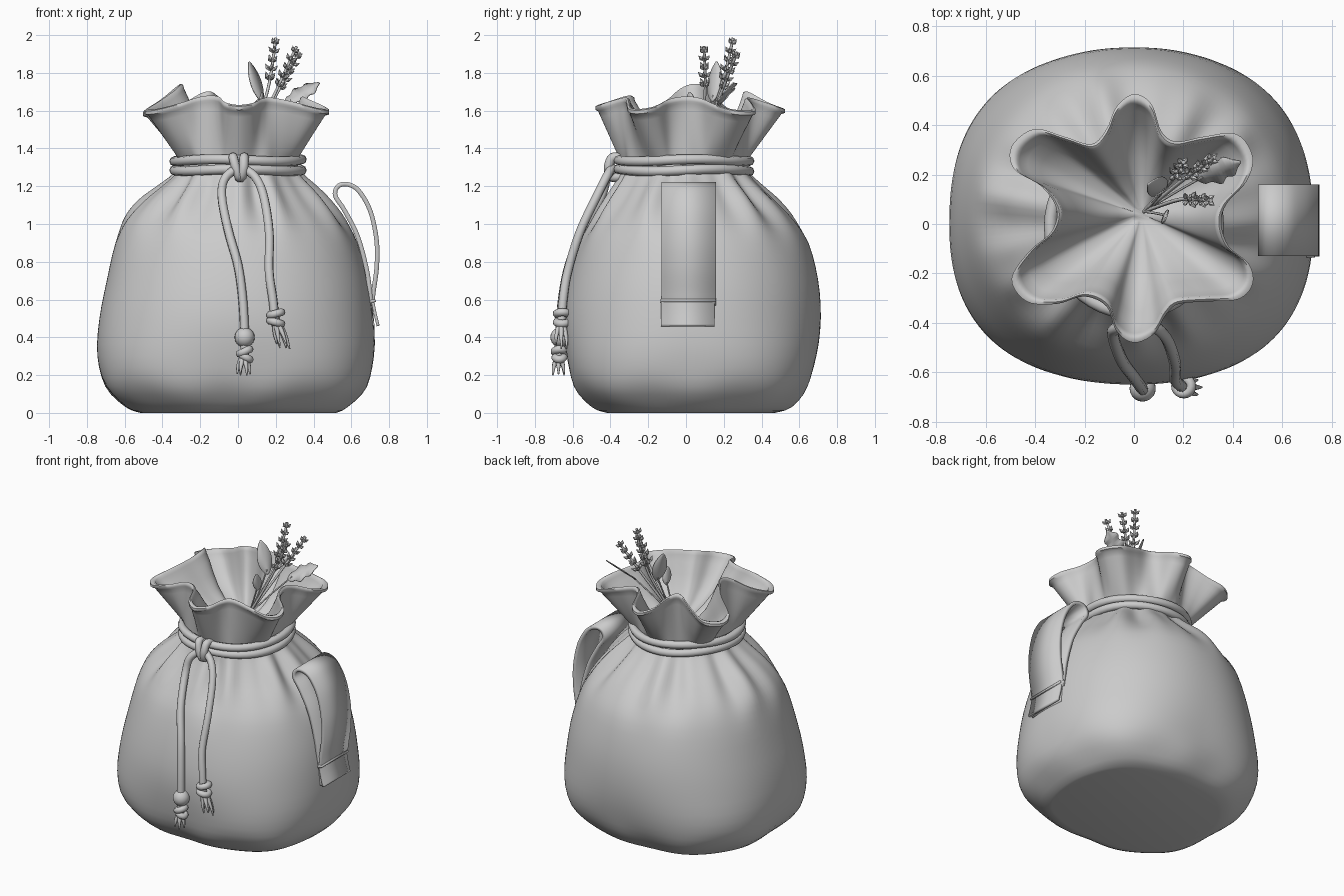
import bpy, bmesh, math, random
from mathutils import Vector

if "Cube" in bpy.data.objects:
    bpy.data.objects.remove(bpy.data.objects["Cube"])

random.seed(4)
gray = bpy.data.materials.new("cloth_gray")
gray.diffuse_color = (0.6, 0.6, 0.6, 1)
gray.use_nodes = True
gray.node_tree.nodes["Principled BSDF"].inputs["Base Color"].default_value = gray.diffuse_color


def finish(obj, angle=50):
    obj.data.materials.clear()
    obj.data.materials.append(gray)
    bpy.ops.object.select_all(action='DESELECT')
    obj.select_set(True)
    bpy.context.view_layer.objects.active = obj
    if obj.type == 'CURVE':
        bpy.ops.object.convert(target='MESH')
        obj = bpy.context.object
    bpy.ops.object.shade_smooth_by_angle(angle=math.radians(angle))
    return obj


def mesh_object(name, bm, angle=50):
    bmesh.ops.recalc_face_normals(bm, faces=bm.faces)
    me = bpy.data.meshes.new(name)
    bm.to_mesh(me)
    bm.free()
    obj = bpy.data.objects.new(name, me)
    bpy.context.collection.objects.link(obj)
    return finish(obj, angle)


def spline(pts, steps, closed=False):
    """Catmull-Rom samples through points of any dimension."""
    n, out = len(pts), []
    for i in range(n if closed else n - 1):
        ids = [(i + k) % n if closed else min(max(i + k, 0), n - 1) for k in (-1, 0, 1, 2)]
        p = [Vector(pts[j]) for j in ids]
        for s in range(steps):
            t = s / steps
            out.append(0.5 * (2 * p[1] + (p[2] - p[0]) * t + (2 * p[0] - 5 * p[1] + 4 * p[2] - p[3]) * t * t
                              + (3 * p[1] - p[0] - 3 * p[2] + p[3]) * t ** 3))
    if not closed:
        out.append(Vector(pts[-1]))
    return out


def tube(name, pts, radius, closed=False, steps=6, taper=None):
    cu = bpy.data.curves.new(name, 'CURVE')
    cu.dimensions = '3D'
    cu.bevel_depth, cu.bevel_resolution, cu.use_fill_caps = radius, 2, True
    path = spline(pts, steps, closed)
    sp = cu.splines.new('POLY')
    sp.points.add(len(path) - 1)
    for i, (q, p) in enumerate(zip(sp.points, path)):
        q.co = (*p, 1)
        q.radius = 1 if taper is None else 1 + (taper - 1) * i / (len(path) - 1)
    sp.use_cyclic_u = closed
    obj = bpy.data.objects.new(name, cu)
    bpy.context.collection.objects.link(obj)
    return finish(obj)


# Bag: one loft from base to ruffled rim and back down inside
rim_xy = [(0, .52), (.07, .48), (.11, .37), (.17, .33), (.28, .35), (.41, .36), (.475, .27), (.45, .17),
          (.37, .08), (.35, 0), (.38, -.09), (.46, -.16), (.475, -.24), (.42, -.30), (.30, -.31), (.18, -.32),
          (.13, -.36), (.08, -.44), (0, -.475), (-.07, -.43), (-.11, -.33), (-.20, -.29), (-.31, -.32),
          (-.43, -.31), (-.49, -.22), (-.42, -.11), (-.33, -.03), (-.31, .06), (-.37, .15), (-.48, .22),
          (-.49, .31), (-.40, .38), (-.28, .35), (-.17, .32), (-.11, .38), (-.07, .47)]


def bump(p, x, y, height, spread):
    return height * math.exp(-((p.x - x) ** 2 + (p.y - y) ** 2) / spread)


rim = [Vector((p.x, p.y, 1.66 - .36 * (p.length - .36) + bump(p, -.32, .07, .055, .022) + bump(p, -.16, .33, .03, .01)))
       for p in spline(rim_xy, 5, True)]
angles = [math.atan2(p.y, p.x) for p in rim]

# z, then reach to left, right, front, back
sections = [(0, .52, .52, .42, .47), (.03, .60, .58, .50, .56), (.14, .715, .69, .60, .65), (.30, .755, .73, .64, .70),
            (.50, .735, .72, .65, .715), (.70, .695, .69, .62, .70), (.90, .65, .63, .56, .65),
            (1.02, .60, .56, .49, .575), (1.12, .51, .475, .42, .48), (1.20, .41, .40, .37, .395),
            (1.26, .34, .34, .345, .34), (1.31, .31, .31, .33, .31)]


def body_ring(sec):
    z, xn, xp, yn, yp = sec
    e = 2.0 + .4 * max(0, 1 - z / 1.1)
    fold = .05 * math.exp(-((z - 1.16) / .15) ** 2)
    ring = []
    for a in angles:
        c, s = math.cos(a), math.sin(a)
        r = (abs(c / (xp if c > 0 else xn)) ** e + abs(s / (yp if s > 0 else yn)) ** e) ** (-1 / e)
        # gathered pleats under the drawstring
        r *= 1 + fold * (math.sin(11 * a + .6) + .6 * math.sin(17 * a + 2))
        # soft sag between the bottom corners
        r *= 1 - .018 * math.cos(4 * a) * math.exp(-((z - .2) / .2) ** 2)
        r *= 1 + .012 * math.sin(9 * a + 1) * math.exp(-((z - .08) / .09) ** 2)
        ring.append(Vector((r * c, r * s, z)))
    return ring


rings = [body_ring(s) for s in spline(sections, 3)]
neck = rings[-1]
for t in (.12, .25, .4, .55, .7, .83, .93):
    rings.append([n.lerp(r, t) for n, r in zip(neck, rim)])
# rolled lip
for k, dz in ((1.01, -.014), (1.01, .004), (.98, .012), (.945, .006), (.93, -.012)):
    rings.append([Vector((p.x * k, p.y * k, p.z + dz)) for p in rim])
# inner funnel
for k, t in ((.87, .85), (.77, .65), (.65, .45), (.48, .27), (.27, .12), (.08, .02)):
    rings.append([Vector((p.x * k + .03 * (1 - k), p.y * k + .04 * (1 - k), 1.33 + (p.z - 1.33) * t)) for p in rim])

bm = bmesh.new()
loops = [[bm.verts.new(p) for p in ring] for ring in rings]
n = len(rim)
for a, b in zip(loops, loops[1:]):
    for i in range(n):
        bm.faces.new((a[i], a[(i + 1) % n], b[(i + 1) % n], b[i]))
bm.faces.new(loops[0])
bm.faces.new(loops[-1])
mesh_object("bag", bm, 60)

# Drawstring wound twice round the neck
for i, z in enumerate((1.285, 1.337)):
    tube(f"neck_cord_{i}", [(.338 * math.cos(a), .348 * math.sin(a) - .012, z + .006 * math.sin(3 * a + i))
                            for a in (k * math.tau / 24 for k in range(24))], .026, True, 2)

# Knot
tube("knot_left", [(-.025, -.35, 1.35), (-.025, -.39, 1.35), (-.012, -.405, 1.30), (.005, -.395, 1.25),
                   (.005, -.35, 1.25)], .025)
tube("knot_right", [(.035, -.35, 1.35), (.032, -.39, 1.35), (.03, -.41, 1.30), (.02, -.395, 1.25),
                    (.01, -.35, 1.25)], .025)

# Hanging cords
tube("long_cord", [(0, -.39, 1.30), (-.07, -.42, 1.24), (-.085, -.45, 1.14), (-.05, -.55, .96), (0, -.62, .78),
                   (.025, -.655, .60), (.035, -.67, .42), (.035, -.675, .28)], .024)
tube("short_cord", [(.02, -.39, 1.30), (.09, -.42, 1.25), (.135, -.47, 1.15), (.165, -.56, .96), (.165, -.625, .75),
                    (.185, -.65, .60), (.20, -.66, .46)], .024)


def cord_ring(name, x, y, z, r, tilt):
    tube(name, [(x + r * math.cos(a), y + r * math.sin(a), z + tilt * math.cos(a))
                for a in (k * math.tau / 10 for k in range(10))], .021, True, 2)


def fray(name, x, y, z, length, lean):
    for i in range(6):
        a = i * math.tau / 6
        d = Vector((math.cos(a), math.sin(a), 0))
        top = Vector((x, y, z)) + d * .012
        end = top + d * .022 + Vector((lean, 0, -length * random.uniform(.7, 1)))
        tube(f"{name}_{i}", [top, top.lerp(end, .5) + d * .006, end], .017, False, 3, .2)


bm = bmesh.new()
bmesh.ops.create_uvsphere(bm, u_segments=20, v_segments=12, radius=.053)
bmesh.ops.translate(bm, vec=(.035, -.665, .40), verts=bm.verts)
mesh_object("cord_bead", bm)
cord_ring("long_cord_wrap_upper", .035, -.67, .325, .026, .012)
cord_ring("long_cord_wrap_lower", .04, -.67, .295, .022, -.012)
fray("long_cord_fray", .03, -.675, .285, .105, 0)
cord_ring("short_cord_wrap_upper", .20, -.655, .525, .03, .008)
cord_ring("short_cord_wrap_lower", .20, -.655, .48, .03, -.008)
fray("short_cord_fray", .21, -.66, .465, .13, .03)


# Side strap: ribbons swept along a profile in the xz plane
def ribbon(name, profile, y0, y1, thick, closed=False):
    pts = spline(profile, 5, closed)
    bm = bmesh.new()
    rows = [[bm.verts.new((p.x, y, p.y)) for y in (y0, y1)] for p in pts]
    for a, b in zip(rows, rows[1:] + (rows[:1] if closed else [])):
        bm.faces.new((a[0], a[1], b[1], b[0]))
    obj = mesh_object(name, bm)
    mod = obj.modifiers.new("thickness", 'SOLIDIFY')
    mod.thickness, mod.offset = thick, 0


ribbon("strap_loop", [(.705, .58), (.685, .74), (.635, .93), (.565, 1.07), (.515, 1.15), (.53, 1.20), (.58, 1.21),
                      (.64, 1.175), (.70, 1.07), (.733, .92), (.735, .78), (.718, .65)], -.13, .16, .024, True)
ribbon("strap_tail_outer", [(.712, .60), (.725, .53), (.742, .46)], -.132, .15, .016)
ribbon("strap_tail_inner", [(.69, .60), (.702, .53), (.716, .46)], -.128, .145, .016)
ribbon("strap_band", [(.685, .585), (.705, .59), (.73, .595)], -.135, .155, .014)

# Flower sprigs
root = Vector((.04, .05, 1.38))


def sprig(name, tip, mid):
    tip, mid = Vector(tip), Vector(mid)
    tube(name + "_stem", [root, mid, tip], .008)
    axis = (tip - mid).normalized()
    u = axis.orthogonal().normalized()
    v = axis.cross(u)
    bm = bmesh.new()
    for w in range(5):
        size = .044 - .003 * w
        centre = tip - axis * (.235 - .05 * w)
        for k in range(4):
            a = k * math.tau / 4 + w * .8
            out = u * math.cos(a) + v * math.sin(a)
            d = (out * .8 + axis).normalized()
            side, up = d.cross(out).normalized(), d.cross(d.cross(out)).normalized()
            base = centre + out * .004
            body = base + d * size * .55
            ring = [bm.verts.new(body + (side * math.cos(b) + up * math.sin(b)) * .012)
                    for b in (j * math.tau / 5 for j in range(5))]
            ends = [bm.verts.new(base), bm.verts.new(base + d * size * 1.2)]
            for j in range(5):
                for e in ends:
                    bm.faces.new((ring[j], ring[(j + 1) % 5], e))
    mesh_object(name + "_buds", bm, 30)


sprig("sprig_tall", (.20, .25, 1.985), (.155, .18, 1.70))
sprig("sprig_front", (.31, .095, 1.94), (.19, .10, 1.68))
sprig("sprig_back", (.325, .27, 1.91), (.20, .18, 1.68))


# Leaves: thin flat blades with an optional wavy lobed edge
def leaf(name, base, tip, across, width, lobes=0):
    base, tip, across = Vector(base), Vector(tip), Vector(across).normalized()
    tube(name + "_stalk", [root, root.lerp(base, .5), base.lerp(tip, .15)], .005)
    bm = bmesh.new()
    rows = []
    for i in range(17):
        t = i / 16
        w = width * max(.03, math.sin(math.pi * t ** .9)) ** .7 * (1 + .2 * math.sin(lobes * math.tau * t))
        c = base.lerp(tip, t)
        rows.append([bm.verts.new(c + across * w * s) for s in (-1, 0, 1)])
    for a, b in zip(rows, rows[1:]):
        for s in (0, 1):
            bm.faces.new((a[s], a[s + 1], b[s + 1], b[s]))
    obj = mesh_object(name, bm)
    obj.modifiers.new("thickness", 'SOLIDIFY').thickness = .006


leaf("upright_leaf", (.13, .14, 1.65), (.06, .16, 1.86), (.7, 1, .25), .047)
leaf("lobed_leaf", (.25, .18, 1.64), (.43, .25, 1.75), (-.5, .75, .5), .055, 3)
leaf("small_leaf", (.12, .04, 1.58), (.125, .02, 1.70), (.5, 1, 0), .03)
